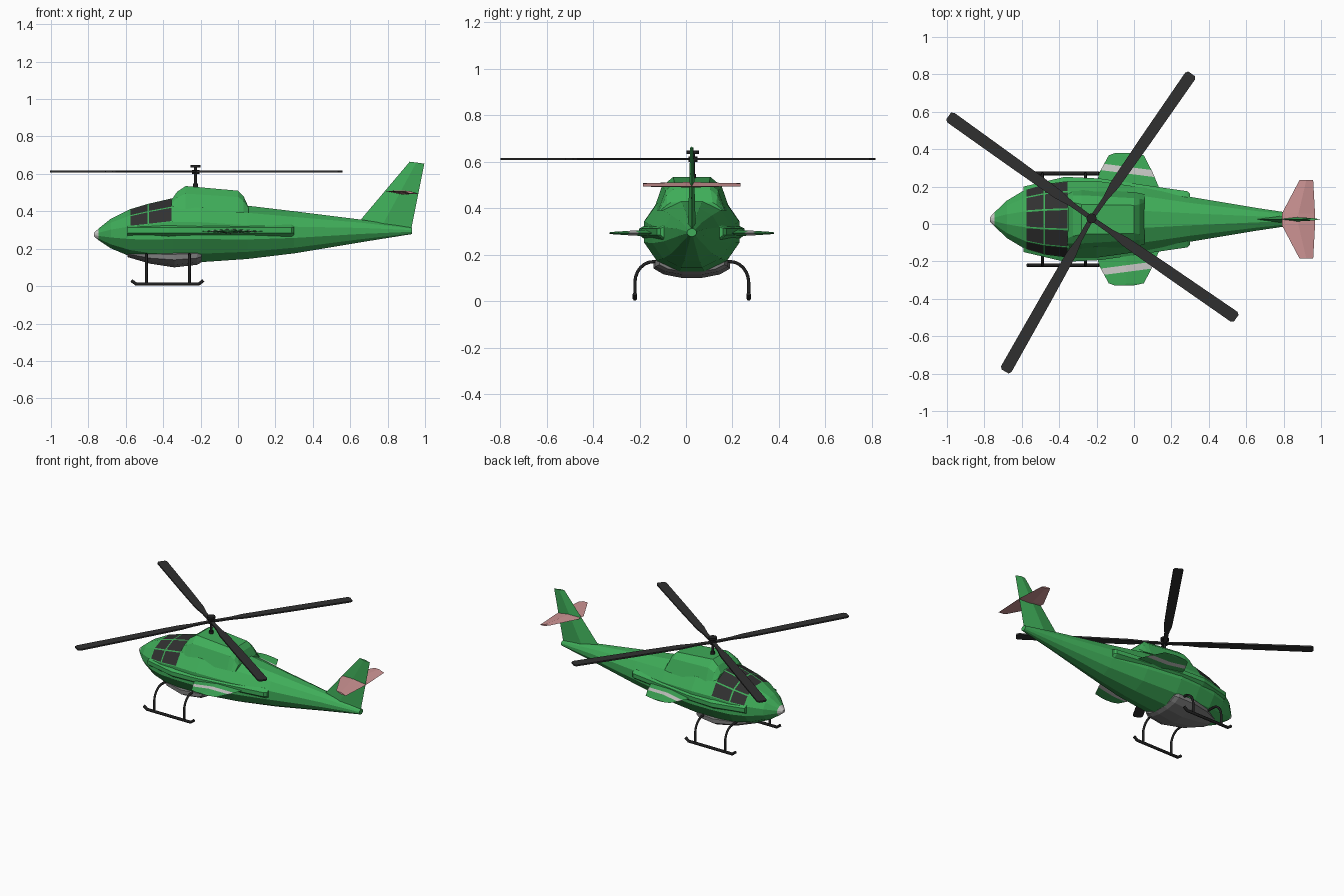
import bpy, bmesh, math
from mathutils import Vector, Matrix

if "Cube" in bpy.data.objects:
    bpy.data.objects.remove(bpy.data.objects["Cube"])

CY = 0.025  # symmetry plane of the aircraft


def material(name, r, g, b):
    m = bpy.data.materials.new(name)
    m.diffuse_color = (r, g, b, 1)
    m.use_nodes = True
    m.node_tree.nodes["Principled BSDF"].inputs["Base Color"].default_value = m.diffuse_color
    return m


GREEN = material("body green", 0.05, 0.42, 0.1)
DARK = material("dark glass", 0.03, 0.03, 0.03)
BLACK = material("black metal", 0.015, 0.015, 0.015)
GREY = material("belly grey", 0.2, 0.2, 0.2)
LIGHT = material("light grey", 0.62, 0.62, 0.6)
PINK = material("tail pink", 0.62, 0.3, 0.3)


def loft(name, rings, *mats, edit=None, matrix=None):
    """Skin a list of equal-length point rings, cap both ends."""
    bm = bmesh.new()
    vs = [[bm.verts.new(p) for p in r] for r in rings]
    n = len(rings[0])
    for a, b in zip(vs, vs[1:]):
        for i in range(n):
            j = (i + 1) % n
            bm.faces.new((a[i], a[j], b[j], b[i]))
    bm.faces.new(vs[0])
    bm.faces.new(vs[-1])
    bmesh.ops.recalc_face_normals(bm, faces=bm.faces)
    if edit:
        edit(bm)
    me = bpy.data.meshes.new(name)
    bm.to_mesh(me)
    bm.free()
    for m in mats:
        me.materials.append(m)
    ob = bpy.data.objects.new(name, me)
    bpy.context.collection.objects.link(ob)
    ob.matrix_world = matrix or Matrix.Translation((0, CY, 0))
    return ob


def tube(name, pts, radius):
    cu = bpy.data.curves.new(name, "CURVE")
    cu.dimensions = "3D"
    cu.bevel_depth = radius
    cu.bevel_resolution = 1
    cu.use_fill_caps = True
    sp = cu.splines.new("POLY")
    sp.points.add(len(pts) - 1)
    for p, q in zip(sp.points, pts):
        p.co = (*q, 1)
    cu.materials.append(BLACK)
    ob = bpy.data.objects.new(name, cu)
    bpy.context.collection.objects.link(ob)
    ob.location.y = CY


def oval(x, zb, zt, w):
    """Twelve-sided section with flat top, bottom and sides."""
    k = math.cos(math.radians(15))
    angs = [math.radians(15 + 30 * i) for i in range(12)]
    return [(x, w / k * math.cos(a), (zb + zt) / 2 + (zt - zb) / 2 / k * math.sin(a)) for a in angs]


# Fuselage with nose cap and inset cabin windows
def paint_body(bm):
    glass = []
    for f in bm.faces:
        c = f.calc_center_median()
        if c.x < -0.745:
            f.material_index = 1
        if -0.58 < c.x < -0.35 and c.z > 0.34:
            glass.append(f)
    bmesh.ops.inset_individual(bm, faces=glass, thickness=0.007)
    for f in glass:
        f.material_index = 2


stations = [(-0.77, 0.265, 0.285, 0.012), (-0.745, 0.245, 0.308, 0.038), (-0.68, 0.202, 0.36, 0.1),
            (-0.58, 0.16, 0.41, 0.16), (-0.48, 0.137, 0.44, 0.188), (-0.35, 0.126, 0.47, 0.205),
            (-0.2, 0.128, 0.465, 0.205), (0.05, 0.145, 0.43, 0.17), (0.3, 0.175, 0.4, 0.12),
            (0.66, 0.235, 0.355, 0.06), (0.93, 0.278, 0.312, 0.02)]
loft("fuselage", [oval(*s) for s in stations], GREEN, LIGHT, DARK, edit=paint_body)

# Grey belly fairing
belly = [(-0.59, 0.155, 0.2, 0.06), (-0.47, 0.12, 0.2, 0.13), (-0.34, 0.1, 0.21, 0.165),
         (-0.22, 0.114, 0.21, 0.155), (-0.195, 0.127, 0.21, 0.14)]
loft("belly_fairing", [oval(*s) for s in belly], GREY)

# Engine housing on the roof
housing = [(-0.355, 0.462, 0.165, 0.10), (-0.325, 0.505, 0.165, 0.09), (-0.28, 0.535, 0.165, 0.08),
           (0.0, 0.51, 0.145, 0.075), (0.03, 0.48, 0.14, 0.08), (0.055, 0.425, 0.135, 0.09)]
loft("engine_housing", [[(x, -w, 0.39), (x, -w * 0.78, 0.39 + (t - 0.39) * 0.72), (x, -u, t),
                         (x, u, t), (x, w * 0.78, 0.39 + (t - 0.39) * 0.72), (x, w, 0.39)]
                        for x, t, w, u in housing], GREEN)

# Side sponsons and stub wings with a slanted light stripe
for s, side in ((1, "left"), (-1, "right")):
    loft(f"sponson_{side}", [[(x, s * 0.05, 0.265), (x, s * (w - 0.03), 0.262), (x, s * w, 0.284),
                              (x, s * w, 0.312), (x, s * (w - 0.03), 0.328), (x, s * 0.05, 0.328)]
                             for x, w in ((-0.59, 0.175), (-0.37, 0.227), (-0.18, 0.218),
                                          (0.285, 0.15), (0.3, 0.135))], GREEN)

    def stripe(bm, s=s):
        for h in (0.24, 0.276):
            bmesh.ops.bisect_plane(bm, geom=bm.verts[:] + bm.edges[:] + bm.faces[:],
                                   plane_co=(0, s * h, 0), plane_no=(0.13, s, 0))
        for f in bm.faces:
            c = f.calc_center_median()
            f.material_index = int(0.24 < s * c.y + 0.13 * c.x < 0.276)

    wing = [(0.12, -0.22, 0.155, 0.016), (0.25, -0.185, 0.1, 0.011),
            (0.342, -0.135, 0.053, 0.005), (0.355, -0.1, -0.01, 0.003)]
    loft(f"stub_wing_{side}", [[(a, s * h, 0.293), ((a + b) / 2, s * h, 0.293 + t), (b, s * h, 0.293),
                                ((a + b) / 2, s * h, 0.293 - t)] for h, a, b, t in wing],
         GREEN, LIGHT, edit=stripe)

    # Landing skid and its two bent struts
    tube(f"skid_{side}", [(-0.57, s * 0.245, 0.03), (-0.545, s * 0.245, 0.011),
                          (-0.21, s * 0.245, 0.011), (-0.185, s * 0.245, 0.03)], 0.01)
    for x, end in ((-0.49, "front"), (-0.26, "rear")):
        arc = [(x, s * (0.165 + 0.08 * math.sin(a)), 0.08 + 0.09 * math.cos(a))
               for a in (i * math.pi / 12 for i in range(7))]
        tube(f"strut_{end}_{side}", [(x, s * 0.12, 0.17)] + arc + [(x, s * 0.245, 0.011)], 0.008)

# Tail fin
fin = [((0.64, 0.32), (0.925, 0.3), 0.018), ((0.662, 0.362), (0.93, 0.325), 0.016),
       ((0.918, 0.665), (0.996, 0.655), 0.007)]
loft("tail_fin", [[(a[0], 0, a[1]), (a[0] * 0.55 + b[0] * 0.45, t, a[1] * 0.55 + b[1] * 0.45),
                   (b[0], 0, b[1]), (a[0] * 0.55 + b[0] * 0.45, -t, a[1] * 0.55 + b[1] * 0.45)]
                  for a, b, t in fin], GREEN)

# Horizontal stabiliser
stab = [(-0.21, 0.885, 0.958, 0.006), (-0.03, 0.79, 0.968, 0.011),
        (0.03, 0.79, 0.968, 0.011), (0.21, 0.885, 0.958, 0.006)]
loft("stabiliser", [[(a, y, 0.508), ((a + b) / 2, y, 0.501 + t), (b, y, 0.493),
                     ((a + b) / 2, y, 0.501 - t)] for y, a, b, t in stab], PINK)

# Rotor mast, hub and cap
for name, r, z0, z1 in (("rotor_mast", 0.009, 0.5, 0.64), ("mast_base", 0.014, 0.52, 0.548),
                        ("rotor_hub", 0.02, 0.6, 0.622), ("rotor_cap", 0.027, 0.634, 0.648)):
    loft(name, [[(r * math.cos(i * math.pi / 6), r * math.sin(i * math.pi / 6), z) for i in range(12)]
                for z in (z0, z1)], BLACK, matrix=Matrix.Translation((-0.227, 0.03, 0)))

# Four rotor blades with narrow roots and clipped tips
blade = [(0.0, 0.012), (0.13, 0.014), (0.22, 0.026), (0.5, 0.03), (0.925, 0.032), (0.94, 0.022)]
for i, ang in enumerate((55.3, 144.4, 240.5, -34.6)):
    loft(f"rotor_blade_{i + 1}", [[(r, -w, -0.005), (r, w, -0.005), (r, w, 0.005), (r, -w, 0.005)]
                                  for r, w in blade], DARK,
         matrix=Matrix.Translation((-0.227, 0.03, 0.612)) @ Matrix.Rotation(math.radians(ang), 4, "Z"))
